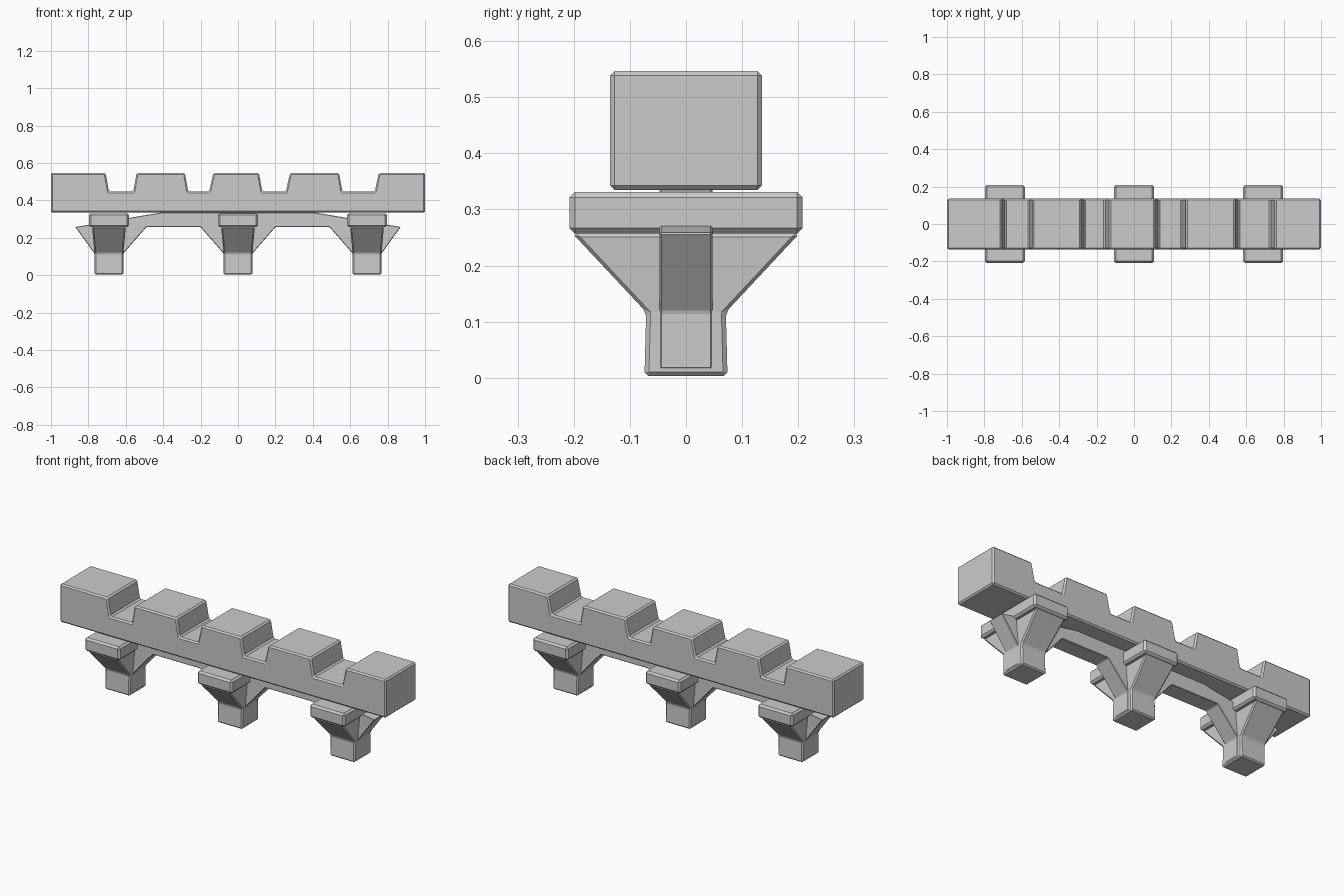
import bpy, bmesh

if "Cube" in bpy.data.objects:
    bpy.data.objects.remove(bpy.data.objects["Cube"])

def finish(name, bm, bevel):
    bmesh.ops.recalc_face_normals(bm, faces=bm.faces[:])
    mesh = bpy.data.meshes.new(name)
    bm.to_mesh(mesh)
    bm.free()
    ob = bpy.data.objects.new(name, mesh)
    bpy.context.collection.objects.link(ob)
    mod = ob.modifiers.new("chamfer", 'BEVEL')
    mod.width = bevel
    mod.segments = 1
    mod.limit_method = 'ANGLE'
    return ob

def extrude_profile(name, pts, half, bevel):
    """Closed x-z outline, extruded symmetrically along y."""
    bm = bmesh.new()
    front = [bm.verts.new((x, -half, z)) for x, z in pts]
    back = [bm.verts.new((x, half, z)) for x, z in pts]
    bm.faces.new(front)
    bm.faces.new(back[::-1])
    n = len(pts)
    for i in range(n):
        j = (i + 1) % n
        bm.faces.new((front[i], front[j], back[j], back[i]))
    return finish(name, bm, bevel)

def stack(name, cx, levels, bevel):
    """Loft of centred rectangles: (z, half x, half y)."""
    bm = bmesh.new()
    rings = [[bm.verts.new((cx + sx * hx, sy * hy, z))
              for sx, sy in ((-1, -1), (1, -1), (1, 1), (-1, 1))]
             for z, hx, hy in levels]
    bm.faces.new(rings[0])
    bm.faces.new(rings[-1])
    for a, b in zip(rings, rings[1:]):
        for i in range(4):
            j = (i + 1) % 4
            bm.faces.new((a[i], a[j], b[j], b[i]))
    return finish(name, bm, bevel)

# Notched top beam
BASE, FLOOR, TOP = 0.335, 0.447, 0.547
outline = [(-1, BASE), (1, BASE), (1, TOP)]
for left, right in ((0.54, 0.753), (0.112, 0.278), (-0.284, -0.132), (-0.542, -0.71 + 0.0))[:3]:
    outline += [(right, TOP), (right - 0.022, FLOOR), (left + 0.018, FLOOR), (left, TOP)]
outline += [(-0.542, TOP), (-0.56, FLOOR), (-0.69, FLOOR), (-0.708, TOP), (-1, TOP)]
extrude_profile("notched_beam", outline, 0.135, 0.008)

# Lengthwise rail with flared braces running down each post
POSTS = (-0.69, 0.0, 0.69)
rail = [(-0.40, 0.337), (-0.87, 0.258)]
for cx in POSTS:
    out_l = [] if cx < 0 else [(cx - 0.2, 0.257)]
    out_r = [] if cx > 0 else [(cx + 0.2, 0.257)]
    rail += out_l + [(cx - 0.078, 0.117), (cx - 0.078, 0.015),
                     (cx + 0.078, 0.015), (cx + 0.078, 0.117)] + out_r
rail += [(0.87, 0.258), (0.40, 0.337)]
extrude_profile("long_rail", rail, 0.047, 0.003)

# Posts with crosswise flare, each carrying a cap block
for i, cx in enumerate(POSTS, 1):
    stack(f"post_{i}", cx, [(0.003, 0.077, 0.074), (0.117, 0.077, 0.071),
                            (0.258, 0.09, 0.203)], 0.007)
    stack(f"cap_block_{i}", cx, [(0.257, 0.107, 0.208), (0.331, 0.107, 0.208)], 0.01)
